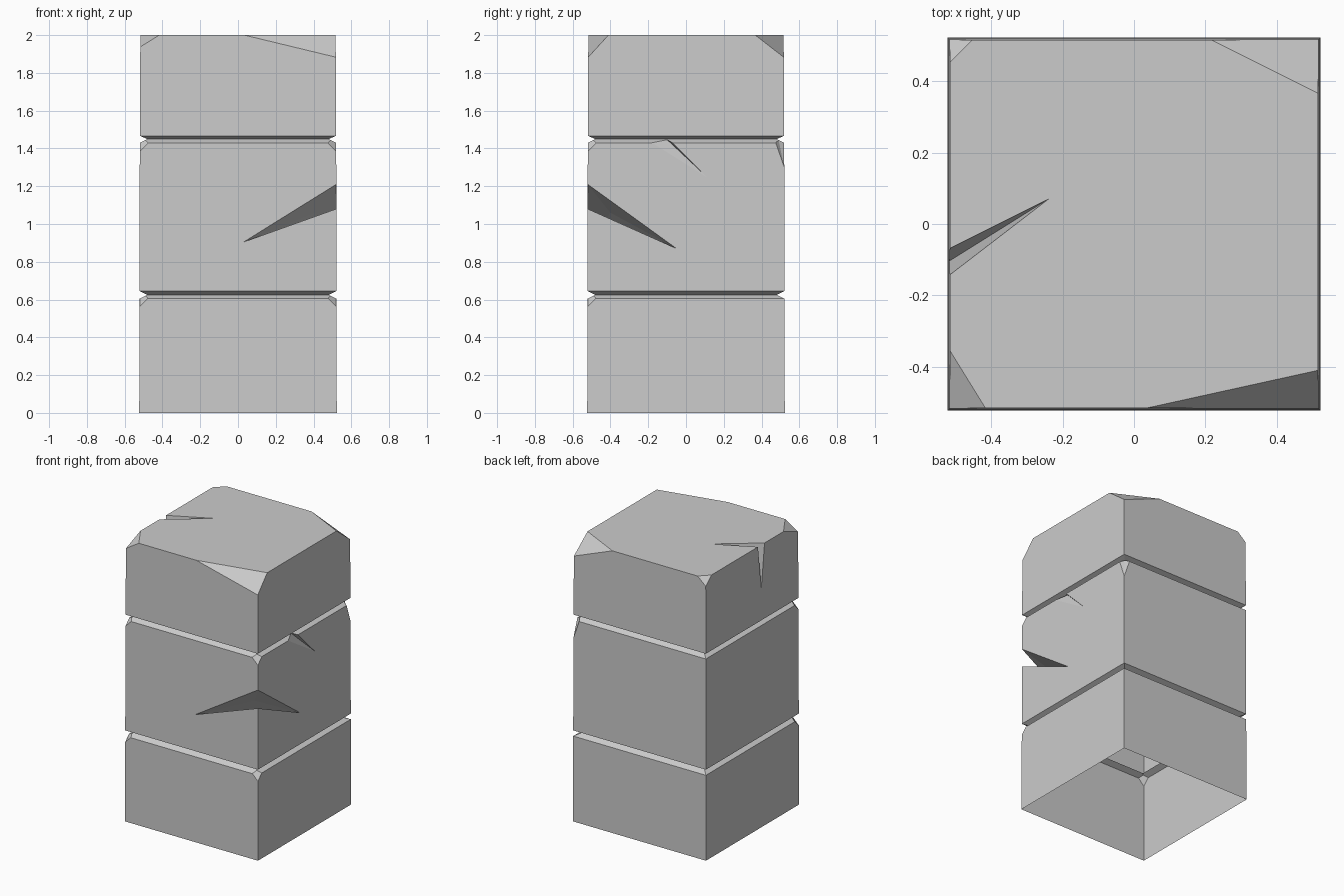
import bpy
import bmesh
from mathutils import Vector

cube = bpy.data.objects.get("Cube")
if cube:
    bpy.data.objects.remove(cube, do_unlink=True)

stone = bpy.data.materials.new("grey stone")
stone.use_nodes = True
GREY = (0.6, 0.6, 0.6, 1)
stone.diffuse_color = GREY
stone.node_tree.nodes["Principled BSDF"].inputs["Base Color"].default_value = GREY

HALF = 0.52
HEIGHT = 2.0


def add_object(name, bm):
    bmesh.ops.recalc_face_normals(bm, faces=bm.faces)
    mesh = bpy.data.meshes.new(name)
    bm.to_mesh(mesh)
    bm.free()
    mesh.materials.append(stone)
    ob = bpy.data.objects.new(name, mesh)
    bpy.context.collection.objects.link(ob)
    return ob


def square_stack(name, levels):
    """Square column from (half width, height) pairs."""
    bm = bmesh.new()
    rings = [[bm.verts.new((sx * h, sy * h, z))
              for sx, sy in ((-1, -1), (1, -1), (1, 1), (-1, 1))]
             for h, z in levels]
    for low, high in zip(rings, rings[1:]):
        for i in range(4):
            j = (i + 1) % 4
            bm.faces.new((low[i], low[j], high[j], high[i]))
    bm.faces.new(rings[0][::-1])
    bm.faces.new(rings[-1])
    return add_object(name, bm)


cutters = []


def hull_cutter(name, points):
    bm = bmesh.new()
    verts = [bm.verts.new(p) for p in points]
    bmesh.ops.convex_hull(bm, input=verts)
    ob = add_object(name, bm)
    ob.hide_render = True
    cutters.append(ob)


def top_chip(sx, sy, a, b, c):
    """Break off a top corner, a, b and c long along its edges."""
    corner = Vector((sx * HALF, sy * HALF, HEIGHT))
    dx, dy, dz = Vector((-sx * a, 0, 0)), Vector((0, -sy * b, 0)), Vector((0, 0, -c))
    hull_cutter("corner_cutter", [corner + dx, corner + dy, corner + dz,
                                  corner - dx - dy - dz])


def lip_chip(sx, sy, z, a, c):
    """Break off a corner just under a groove."""
    h = HALF
    r = h - 0.03
    hull_cutter("lip_cutter", [(sx * (h - a), sy * h, z), (sx * h, sy * (h - a), z),
                               (sx * h, sy * h, z - c), (sx * r, sy * r, z + 0.015),
                               (sx * (h + .03), sy * (h + .03), z + 0.015)])


# Column with two V grooves
pillar = square_stack("stone_pillar", [
    (0.523, 0), (0.521, 0.605), (0.48, 0.625), (0.521, 0.645),
    (HALF, 1.43), (0.48, 1.45), (HALF, 1.467), (HALF - 0.003, HEIGHT)])

# Broken top corners
top_chip(1, 1, 0.31, 0.155, 0.12)
top_chip(1, -1, 0.50, 0.11, 0.12)
top_chip(-1, -1, 0.105, 0.17, 0.065)
top_chip(-1, 1, 0.07, 0.07, 0.06)

# Chipped groove corners
for sx in (-1, 1):
    for z in (0.605, 1.43):
        lip_chip(sx, -1, z, 0.045, 0.045)
lip_chip(1, 1, 1.43, 0.045, 0.13)

# Gash across the front left edge
hull_cutter("edge_gash_cutter", [
    (0.52, -0.52, 1.21), (0.52, -0.52, 1.09), (0.03, -0.521, 0.905),
    (0.521, -0.05, 0.87), (0.41, -0.40, 1.06), (0.62, -0.62, 1.16)])

# Crack over the top right edge
hull_cutter("top_crack_cutter", [
    (-0.52, -0.07, 2), (-0.52, -0.145, 2), (-0.24, 0.07, 2),
    (-0.52, -0.105, 1.69), (-0.455, -0.085, 1.93), (-0.6, -0.11, 2.08)])

# Notch under the upper groove on the left side
hull_cutter("side_notch_cutter", [
    (0.52, -0.18, 1.43), (0.52, -0.07, 1.43), (0.521, 0.12, 1.24),
    (0.482, -0.10, 1.446), (0.56, -0.12, 1.446)])

for cutter in cutters:
    mod = pillar.modifiers.new(cutter.name, "BOOLEAN")
    mod.operation = "DIFFERENCE"
    mod.solver = "EXACT"
    mod.object = cutter

# Apply the cuts, then open the underside
bpy.context.view_layer.update()
bm = bmesh.new()
bm.from_object(pillar, bpy.context.evaluated_depsgraph_get())
base = [f for f in bm.faces if f.calc_center_median().z < 0.001]
bmesh.ops.delete(bm, geom=base, context="FACES")
pillar.modifiers.clear()
bm.to_mesh(pillar.data)
bm.free()
for cutter in cutters:
    bpy.data.objects.remove(cutter, do_unlink=True)
for poly in pillar.data.polygons:
    poly.use_smooth = False
    poly.material_index = 0
